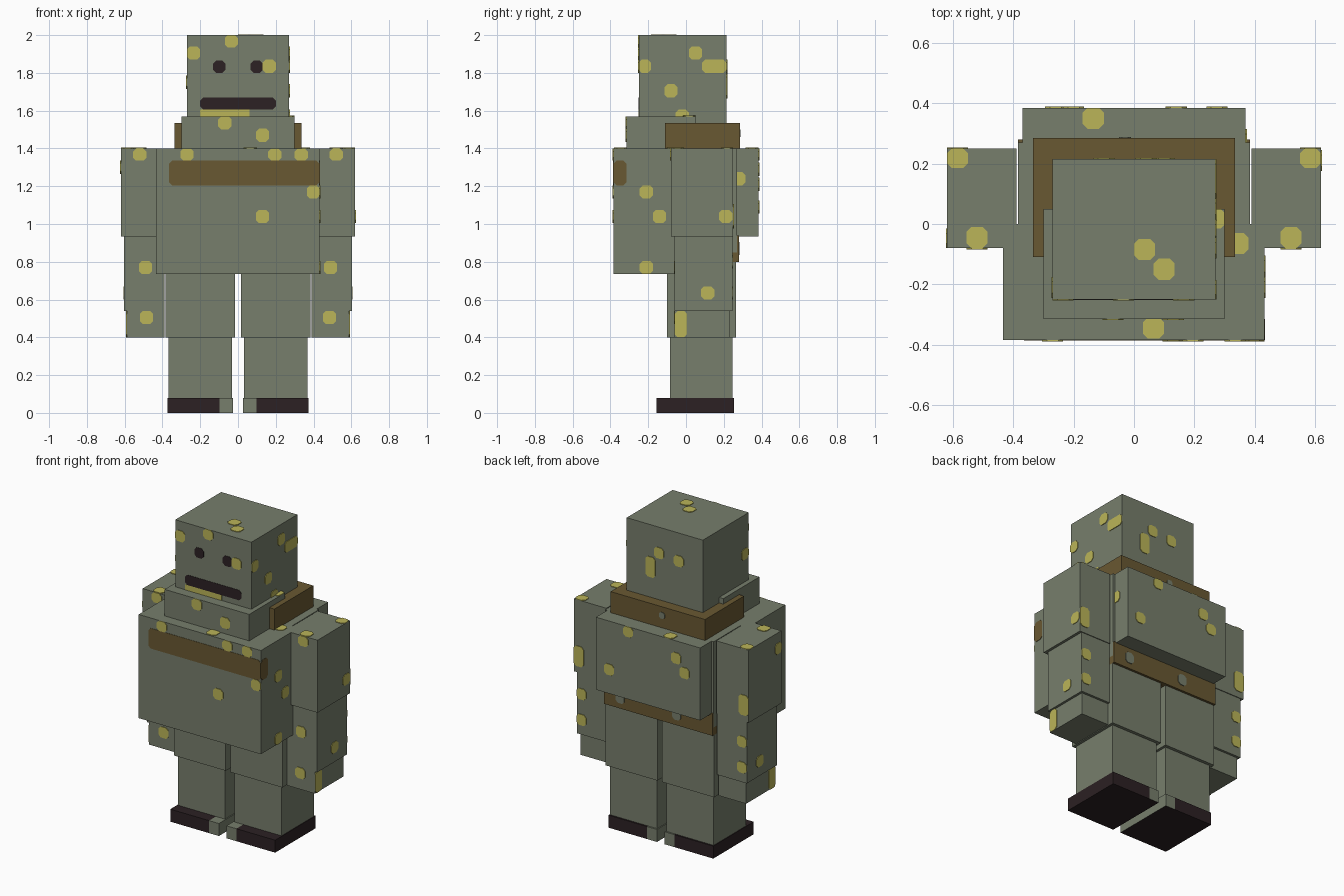
import bpy
from mathutils import Vector

cube = bpy.data.objects.get("Cube")
if cube:
    bpy.data.objects.remove(cube, do_unlink=True)


def make_material(name, r, g, b):
    mat = bpy.data.materials.new(name)
    mat.use_nodes = True
    mat.diffuse_color = (r, g, b, 1)
    mat.node_tree.nodes["Principled BSDF"].inputs["Base Color"].default_value = (r, g, b, 1)
    return mat


GREEN = make_material("grey green", .184, .209, .15)
YELLOW = make_material("dull yellow", .497, .462, .098)
BROWN = make_material("brown", .141, .098, .032)
DARK = make_material("dark brown", .025, .015, .017)

# Each side: normal axis, horizontal axis, vertical axis, outward sign
SIDES = {
    "front": (1, 0, 2, -1), "back": (1, 0, 2, 1),
    "left": (0, 1, 2, 1), "right": (0, 1, 2, -1),
    "top": (2, 0, 1, 1),
}
bounds = {}


def add_mesh(name, verts, faces, mat):
    mesh = bpy.data.meshes.new(name)
    mesh.from_pydata(verts, [], faces)
    mesh.materials.append(mat)
    mesh.update()
    obj = bpy.data.objects.new(name, mesh)
    bpy.context.collection.objects.link(obj)
    return obj


def box(name, x, y, z, mat=GREEN):
    """Box from three (low, high) ranges."""
    bounds[name] = (x, y, z)
    verts = [(a, b, c) for a in x for b in y for c in z]
    faces = [(0, 1, 3, 2), (4, 6, 7, 5), (0, 4, 5, 1),
             (2, 3, 7, 6), (0, 2, 6, 4), (1, 5, 7, 3)]
    return add_mesh(name, verts, faces, mat)


def plate(name, part, side, u, v, mat, lift=.002, chop=.016):
    """Thin plate with chopped corners, clipped to one side of a box."""
    axis, h, w, sign = SIDES[side]
    b = bounds[part]
    (u0, u1), (v0, v1) = [(max(r[0], b[k][0]), min(r[1], b[k][1]))
                          for r, k in ((u, h), (v, w))]
    c = min(chop, (u1 - u0) / 4, (v1 - v0) / 4)
    outline = [(u0 + c, v0), (u1 - c, v0), (u1, v0 + c), (u1, v1 - c),
               (u1 - c, v1), (u0 + c, v1), (u0, v1 - c), (u0, v0 + c)]
    base = b[axis][1 if sign > 0 else 0]
    verts = []
    for depth in (0, lift):
        for p, q in outline:
            point = Vector()
            point[axis], point[h], point[w] = base + sign * depth, p, q
            verts.append(point)
    n = len(outline)
    ring = list(range(n))
    faces = [ring[::-1], [i + n for i in ring]]
    faces += [(i, (i + 1) % n, (i + 1) % n + n, i + n) for i in ring]
    obj = add_mesh(name, verts, faces, mat)
    # Consistent outward winding
    if (sign > 0) != (side in ("left", "right", "top")):
        obj.data.flip_normals()


def spots(part, side, *centres, mat=YELLOW, width=.07, height=.07):
    for i, (u, v) in enumerate(centres):
        plate(f"{part}_{side}_spot_{i}", part, side, (u - width / 2, u + width / 2),
              (v - height / 2, v + height / 2), mat, lift=.004)


# Head, neck and collar
box("head", (-.27, .27), (-.25, .215), (1.53, 2))
box("neck", (-.3, .3), (-.315, .05), (1.4, 1.57))
box("collar", (-.335, .335), (-.11, .285), (1.4, 1.535), BROWN)

# Torso
box("chest", (-.435, .432), (-.385, 0), (.735, 1.4))
box("torso_core", (-.385, .385), (-.05, .27), (.85, 1.4))
box("upper_back", (-.37, .37), (.1, .385), (.935, 1.4))
box("belt", (-.385, .385), (-.05, .28), (.8, .94), BROWN)

# Arms, legs and feet, made once per side
for label, s in (("left", 1), ("right", -1)):
    def limb(part, x, y, z, mat=GREEN):
        return box(f"{label}_{part}", sorted((s * x[0], s * x[1])), y, z, mat)

    limb("upper_arm", (.39, .62), (-.08, .25), (.935, 1.4))
    limb("forearm", (.39, .603), (-.06, .245), (.54, .935))
    limb("hand", (.39, .588), (-.06, .23), (.4, .54))
    limb("thigh", (.017, .385), (-.1, .265), (.4, .8))
    limb("shin", (.033, .368), (-.085, .245), (.08, .4))
    limb("foot", (.097, .372), (-.155, .255), (0, .08), DARK)
    inner = limb("inner_foot", (.027, .097), (-.155, .255), (0, .08))
    inner.data.materials.append(DARK)
    for face in inner.data.polygons:
        if face.normal.z < -.5:
            face.material_index = 1

    # Limb spots
    arm, forearm, hand = f"{label}_upper_arm", f"{label}_forearm", f"{label}_hand"
    spots(arm, "front", (s * .52, 1.37))
    spots(arm, "top", (s * .585, .22), (s * .52, -.045))
    spots(arm, "back", (s * .585, 1.04), height=.13)
    spots(forearm, "front", (s * .49, .77))
    spots(forearm, "back", (s * .57, .8), (s * .57, .635))
    spots(forearm, label, (.115, .635))
    spots(hand, "front", (s * .485, .505))
    spots(hand, label, (-.03, .47), height=.14)
spots("left_upper_arm", "left", (.21, 1.04))
spots("right_upper_arm", "right", (-.05, 1.3))

# Face
for label, x in (("right", -.1), ("left", .1)):
    plate(f"{label}_eye", "head", "front", (x - .033, x + .033), (1.8, 1.865), DARK)
plate("mouth", "head", "front", (-.2, .2), (1.605, 1.67), DARK)
plate("lower_lip", "head", "front", (-.2, .06), (1.56, 1.605), YELLOW, chop=0)

# Chest band, wrapping round to the left side
plate("chest_band_front", "chest", "front", (-.365, .44), (1.205, 1.335), BROWN)
plate("chest_band_side", "chest", "left", (-.4, -.315), (1.205, 1.335), BROWN)

# Head and neck spots
spots("head", "front", (-.235, 1.905), (-.035, 1.97), (.165, 1.835))
spots("head", "left", (-.22, 1.835), (.05, 1.905), (-.08, 1.705), (-.02, 1.57))
spots("head", "left", (.15, 1.835), width=.13)
spots("head", "right", (-.21, 1.75))
spots("head", "back", (.04, 1.835), (-.1, 1.82))
spots("head", "back", (.1, 1.73), height=.13)
spots("head", "top", (.035, -.085), (.1, -.15))
spots("neck", "front", (-.07, 1.535), (.13, 1.47))
spots("neck", "top", (.285, .02))

# Torso spots
spots("chest", "front", (-.27, 1.37), (.195, 1.37), (.335, 1.37), (.4, 1.17), (.13, 1.04))
spots("chest", "left", (-.21, 1.17), (-.14, 1.04), (-.21, .77))
spots("chest", "top", (.065, -.345), (.345, -.065))
spots("upper_back", "top", (-.135, .35))
spots("upper_back", "left", (.28, 1.24))
spots("upper_back", "back", (.14, 1.37), (.275, 1.09), (-.2, 1.29), (-.26, 1.21))
spots("collar", "back", (-.03, 1.48), mat=GREEN, width=.04, height=.04)
spots("belt", "back", (.27, .87), (-.13, .87), mat=GREEN, width=.06)
